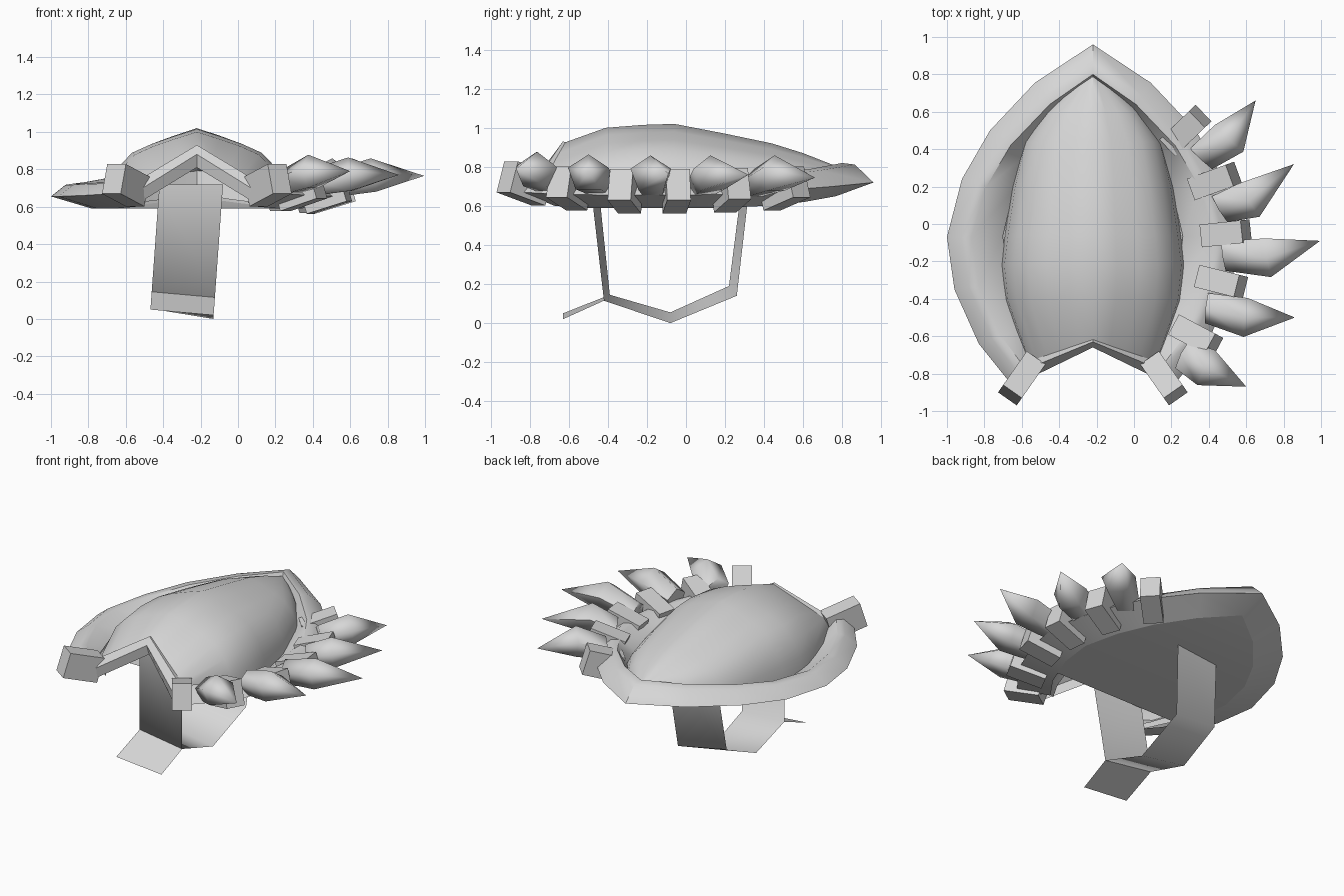
import bpy, bmesh, math
from mathutils import Vector, Matrix

if "Cube" in bpy.data.objects:
    bpy.data.objects.remove(bpy.data.objects["Cube"])

CX = -0.22  # centre line of the shell

grey = bpy.data.materials.new("plain_grey")
grey.diffuse_color = (0.68, 0.68, 0.68, 1)
grey.use_nodes = True
grey.node_tree.nodes["Principled BSDF"].inputs["Base Color"].default_value = grey.diffuse_color


def make(name, verts, faces, angle=None, up=False):
    """Mesh object from points; angle is the smooth shading limit in degrees."""
    me = bpy.data.meshes.new(name)
    bm = bmesh.new()
    vs = [bm.verts.new(v) for v in verts]
    for f in faces:
        bm.faces.new([vs[i] for i in f])
    bmesh.ops.remove_doubles(bm, verts=bm.verts, dist=0.0005)
    bmesh.ops.recalc_face_normals(bm, faces=bm.faces)
    if up and sum(f.normal.z * f.calc_area() for f in bm.faces) < 0:
        bmesh.ops.reverse_faces(bm, faces=bm.faces)
    bm.to_mesh(me)
    bm.free()
    ob = bpy.data.objects.new(name, me)
    bpy.context.collection.objects.link(ob)
    me.materials.append(grey)
    if angle:
        bpy.ops.object.select_all(action='DESELECT')
        ob.select_set(True)
        bpy.context.view_layer.objects.active = ob
        bpy.ops.object.shade_smooth_by_angle(angle=math.radians(angle))
    return ob


def loft(name, rows, angle=None, up=False):
    """Quads between rows of equal length."""
    n = len(rows[0])
    faces = [(i * n + j, i * n + j + 1, (i + 1) * n + j + 1, (i + 1) * n + j)
             for i in range(len(rows) - 1) for j in range(n - 1)]
    return make(name, [p for r in rows for p in r], faces, angle, up)


# Rim: outer edge and inner crest of one half, from back point to front
outer = [(0, .96, .72), (.31, .755, .70), (.55, .50, .68), (.70, .24, .66),
         (.78, -.07, .655), (.74, -.35, .655), (.61, -.64, .66), (.45, -.84, .67)]
inner = [(0, .80, .82), (.23, .64, .79), (.44, .42, .76), (.57, .20, .735),
         (.65, -.07, .725), (.61, -.33, .725), (.49, -.60, .73), (.37, -.76, .75)]
floor_z = [.65, .62, .60, .59, .59, .59, .59, .60]


def rim_row(i, s):
    o, c = Vector(outer[i]), Vector(inner[i])
    mid = o.lerp(c, .6)
    pts = [(o.x * .72, o.y * .80, floor_z[i]), o, (mid.x, mid.y, c.z - .008),
           c, (c.x * .74, c.y * .93, floor_z[i] + .02)]
    return [(CX + s * p[0], p[1], p[2]) for p in pts]


rows = [rim_row(i, -1) for i in range(7, 0, -1)] + [rim_row(i, 1) for i in range(8)]
loft("rim", rows, 48, up=True)

# Flat plate under the shell, open at the front
plate = [(outer[i][0] * .72, outer[i][1] * .80, floor_z[i]) for i in range(6)]
plate.append((.48, -.42, .59))
base = loft("base_plate", [[(CX - x, y, z), (CX + x, y, z)] for x, y, z in plate], 30)
if base.data.polygons[3].normal.z > 0:
    base.data.flip_normals()

# Dome: slightly peaked sections (y, half width, ridge height, foot height)
sections = [(.80, .01, .79, .74), (.74, .11, .815, .70), (.60, .26, .87, .65),
            (.44, .37, .92, .61), (.20, .43, .97, .60), (-.06, .47, 1.02, .60),
            (-.22, .49, 1.015, .60), (-.41, .47, 1.0, .60)]
rows = []
for y, w, h, b in sections:
    row = []
    for j in range(-6, 7):
        t = j / 6 * math.pi / 2
        s = abs(math.sin(t))
        f = math.cos(t) - .07 * math.sin(math.pi * min(1, s / .75))
        row.append((CX + w * math.sin(t), y, b + (h - b) * f))
    rows.append(row)
# front end of the dome follows the peaked opening
front = []
for j in range(-6, 7):
    dx = .35 * math.sin(j / 6 * math.pi / 2)
    a = abs(dx)
    front.append((CX + dx, -.62 - .35 * a, (.925 - .62 * a) if abs(j) < 6 else .62))
rows.append(front)
loft("dome", rows, 45, up=True)

# Rounded band along the peaked front opening
arch = []
for s in (-1, 0, 1):
    k = abs(s)
    arch.append([(CX + s * .33, -.60 - .12 * k, .92 - .20 * k),
                 (CX + s * .34, -.63 - .14 * k, .93 - .205 * k),
                 (CX + s * .33, -.66 - .16 * k, .88 - .205 * k),
                 (CX + s * .31, -.635 - .17 * k, .81 - .19 * k)])
loft("front_arch", arch, 50, up=True)

# Hand strap: left and right edges of a bent band (y, z)
left = [(-.45, .72), (-.39, .145), (-.08, .055), (.22, .19), (.28, .66)]
right = [(-.49, .72), (-.42, .115), (-.08, .0), (.26, .14), (.32, .66)]


def strap_rows(a, b):
    lean = lambda z: -(.72 - z) * .072
    return [[(-.42 + lean(p[1]), *p), (-.08 + lean(q[1]), *q)] for p, q in zip(a, b)]


loft("strap", strap_rows(left, right), 80)
loft("strap_end", strap_rows([left[1], (-.63, .05)], [right[1], (-.63, .02)]), 30)

# Clamp blocks around the rim: x, y, z, heading in degrees
blocks = [(.275, .50, .69, 44), (.43, .23, .68, 20), (.49, -.05, .675, 6),
          (.465, -.31, .675, -14), (.33, -.60, .69, -28),
          (.16, -.825, .715, -55), (-.60, -.825, .715, -125)]
for i, (x, y, z, a) in enumerate(blocks):
    m = (Matrix.Translation((x, y, z)) @ Matrix.Rotation(math.radians(a), 4, 'Z')
         @ Matrix.Rotation(math.radians(-17), 4, 'Y'))
    pts = [m @ Vector((u * .115, v * .061, w * .083))
           for u in (-1, 1) for v in (-1, 1) for w in (-1, 1)]
    make(f"clamp_block_{i + 1}", pts, [(0, 1, 3, 2), (4, 6, 7, 5), (0, 4, 5, 1),
                                       (2, 3, 7, 6), (0, 2, 6, 4), (1, 5, 7, 3)])

# Spikes: base, widest point and tip
spikes = [((.36, .35, .71), (.51, .46, .76), (.65, .66, .745)),
          ((.46, .08, .71), (.62, .13, .76), (.855, .32, .76)),
          ((.48, -.17, .71), (.72, -.18, .76), (.995, -.09, .765)),
          ((.39, -.45, .72), (.60, -.50, .765), (.86, -.50, .77)),
          ((.26, -.70, .73), (.39, -.77, .78), (.60, -.87, .79))]
N = 5
for i, (b, m, t) in enumerate(spikes):
    b, m, t = Vector(b), Vector(m), Vector(t)
    side = (t - b).cross(Vector((0, 0, 1))).normalized()
    upv = side.cross(t - b).normalized()
    pts = []
    for c, r in ((b, .085), (m, .11)):
        for k in range(N):
            a = 2 * math.pi * k / N
            pts.append(c + side * (r * math.sin(a)) + upv * (r * .9 * math.cos(a)))
    pts.append(t)
    faces = [tuple(range(N))]
    for k in range(N):
        n = (k + 1) % N
        faces += [(k, n, N + n, N + k), (N + k, N + n, 2 * N)]
    make(f"spike_{i + 1}", pts, faces, 75)
